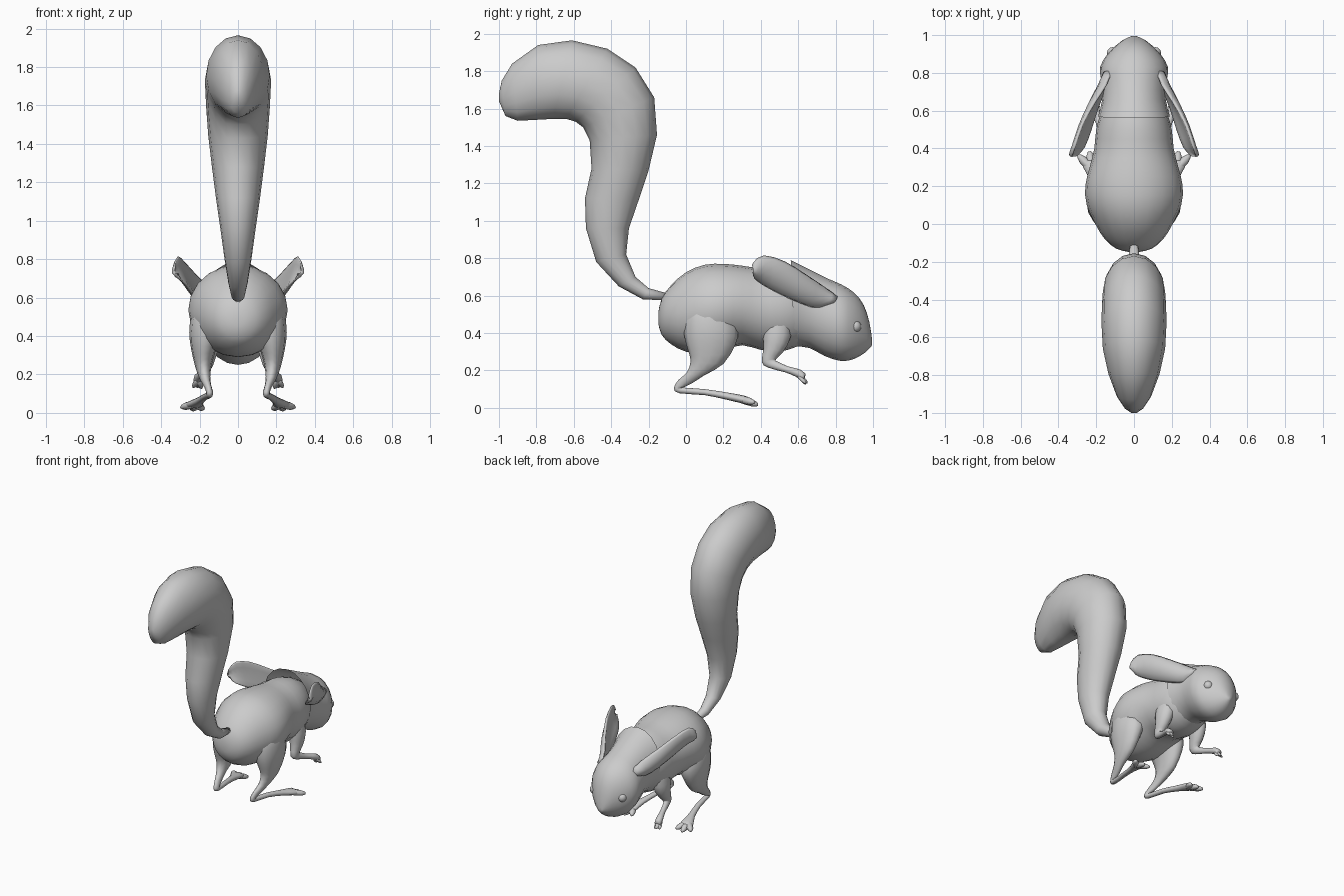
import bpy, bmesh, math
from mathutils import Vector

fur = bpy.data.materials.new("grey_fur")
fur.diffuse_color = (0.6, 0.6, 0.6, 1)


def finish(name, bm, mirror=False):
    bmesh.ops.recalc_face_normals(bm, faces=bm.faces)
    me = bpy.data.meshes.new(name)
    bm.to_mesh(me)
    bm.free()
    ob = bpy.data.objects.new(name, me)
    bpy.context.collection.objects.link(ob)
    me.materials.append(fur)
    for p in me.polygons:
        p.use_smooth = True
    if mirror:
        m = ob.modifiers.new("mirror", "MIRROR")
        m.use_mirror_merge = False
    return ob


def spline(rows, steps):
    """Catmull-Rom through rows of numbers."""
    out = []
    for i in range(len(rows) - 1):
        p0, p1, p2, p3 = (rows[max(i - 1, 0)], rows[i], rows[i + 1],
                          rows[min(i + 2, len(rows) - 1)])
        for s in range(steps):
            t = s / steps
            out.append([0.5 * (2 * b + (c - a) * t + (2 * a - 5 * b + 4 * c - d) * t * t
                               + (3 * b - a - 3 * c + d) * t ** 3)
                        for a, b, c, d in zip(p0, p1, p2, p3)])
    return out + [list(rows[-1])]


def loft(name, rows, sides=16, steps=2, mirror=False, cup=0, open_start=False):
    """Rows: edge point A (x,y,z), edge point B (x,y,z), half thickness."""
    rows = spline(rows, steps)
    ends = [(Vector(r[:3]), Vector(r[3:6]), r[6]) for r in rows]
    mids = [(a + b) / 2 for a, b, w in ends]
    bm = bmesh.new()
    rings = []
    for i, (a, b, w) in enumerate(ends):
        tangent = mids[min(i + 1, len(mids) - 1)] - mids[max(i - 1, 0)]
        half = (b - a) / 2
        n = half.cross(tangent).normalized()
        ring = []
        for k in range(sides):
            t = math.tau * k / sides
            off = n * (w * math.sin(t) + cup * (math.cos(t) ** 2 - 0.5))
            ring.append(bm.verts.new(mids[i] + half * math.cos(t) + off))
        rings.append(ring)
    for r, s in zip(rings, rings[1:]):
        for k in range(sides):
            j = (k + 1) % sides
            bm.faces.new((r[k], r[j], s[j], s[k]))
    if not open_start:
        bm.faces.new(rings[0])
    bm.faces.new(rings[-1])
    return finish(name, bm, mirror)


def flat(rows):
    """Sections on the middle plane: (ya, za, yb, zb, half width)."""
    return [(0, ya, za, 0, yb, zb, w) for ya, za, yb, zb, w in rows]


def side(rows):
    """Sections on a plane of constant x: (x, ya, za, yb, zb, half width)."""
    return [(x, ya, za, x, yb, zb, w) for x, ya, za, yb, zb, w in rows]


# Torso
loft("body", flat([
    (-.148, .45, -.148, .51, .03), (-.13, .39, -.13, .585, .095),
    (-.08, .34, -.08, .655, .155), (0, .30, 0, .725, .205),
    (.1, .29, .1, .765, .25), (.2, .31, .2, .77, .258), (.3, .335, .3, .76, .235),
    (.4, .31, .4, .745, .21), (.5, .30, .5, .74, .2), (.6, .33, .6, .715, .17),
    (.7, .37, .7, .66, .11)]), 20)

# Head shell, open at the nape
loft("head", flat([
    (.58, .33, .56, .79, .19), (.66, .32, .66, .74, .168), (.74, .278, .76, .69, .172),
    (.83, .25, .83, .66, .18), (.9, .262, .9, .615, .14), (.95, .29, .95, .55, .09),
    (.978, .315, .98, .46, .05), (.995, .335, .995, .365, .012)]), 20, open_start=True)

# Tail, thin at the root and swelling to a curled end
loft("tail", flat([
    (-.11, .575, -.11, .615, .02), (-.23, .58, -.20, .64, .035),
    (-.36, .65, -.27, .70, .05), (-.48, .78, -.32, .82, .07),
    (-.535, .96, -.305, .96, .092), (-.54, 1.12, -.25, 1.12, .115),
    (-.505, 1.28, -.2, 1.27, .135), (-.515, 1.43, -.155, 1.46, .155),
    (-.55, 1.50, -.17, 1.66, .165), (-.59, 1.53, -.27, 1.82, .17),
    (-.64, 1.545, -.42, 1.92, .172), (-.71, 1.545, -.61, 1.965, .165),
    (-.80, 1.54, -.79, 1.94, .135), (-.90, 1.535, -.93, 1.84, .09),
    (-.965, 1.56, -.985, 1.75, .05), (-1.0, 1.64, -1.0, 1.68, .015)]), 16, 1)

# Cupped ears swept back from the head
loft("ear", [
    (.145, .78, .55, .13, .81, .60, .016), (.165, .71, .53, .16, .74, .65, .02),
    (.20, .62, .555, .225, .64, .715, .02), (.235, .50, .605, .285, .53, .78, .018),
    (.27, .41, .655, .322, .42, .812, .016), (.305, .37, .69, .338, .365, .775, .012),
    (.32, .358, .72, .333, .357, .75, .006)], 12, 2, True, cup=-.022)

# Hind legs from thigh to foot
loft("hind_leg", side([
    (.13, .02, .58, .20, .60, .05), (.15, -.01, .49, .25, .52, .09),
    (.17, -.01, .39, .28, .42, .085), (.18, .01, .31, .265, .34, .063),
    (.18, .025, .25, .20, .235, .043), (.172, .005, .19, .10, .175, .028),
    (.158, -.04, .15, .03, .13, .019), (.148, -.065, .105, -.01, .112, .018),
    (.15, -.035, .078, -.01, .108, .018), (.17, .1, .068, .1, .1, .019),
    (.20, .22, .043, .22, .082, .024), (.225, .31, .022, .31, .066, .045),
    (.228, .335, .025, .335, .055, .04)]), 12, 2, True)


def toes(name, root, tips, r):
    for i, (x, y, z) in enumerate(tips):
        a, b, c = root
        loft(f"{name}_{i + 1}", [
            (a, b, c - r, a, b, c + r, r),
            ((a + 2 * x) / 3, (b + 2 * y) / 3, (c + 2 * z) / 3 - r,
             (a + 2 * x) / 3, (b + 2 * y) / 3, (c + 2 * z) / 3 + r, r * 1.1),
            (x, y, z - r * .4, x, y, z + r * .4, r * .4)], 8, 2, True)


toes("hind_toe", (.225, .29, .046), [(.18, .375, .022), (.235, .385, .018), (.295, .365, .03)], .02)

# Front legs from shoulder to paw
loft("front_leg", side([
    (.12, .41, .50, .56, .50, .05), (.14, .41, .40, .56, .38, .055),
    (.15, .415, .32, .52, .30, .04), (.155, .405, .245, .48, .258, .026),
    (.165, .44, .215, .49, .248, .02), (.185, .53, .19, .545, .222, .018),
    (.205, .59, .165, .61, .205, .024), (.21, .625, .14, .64, .18, .022)]), 12, 2, True)
toes("front_toe", (.208, .60, .175), [(.19, .64, .13), (.21, .65, .135), (.232, .64, .135)], .015)

# Eyes set shallow in the head
bm = bmesh.new()
bmesh.ops.create_uvsphere(bm, u_segments=12, v_segments=8, radius=.032)
bmesh.ops.translate(bm, verts=bm.verts, vec=(.112, .905, .435))
finish("eye", bm, True)
